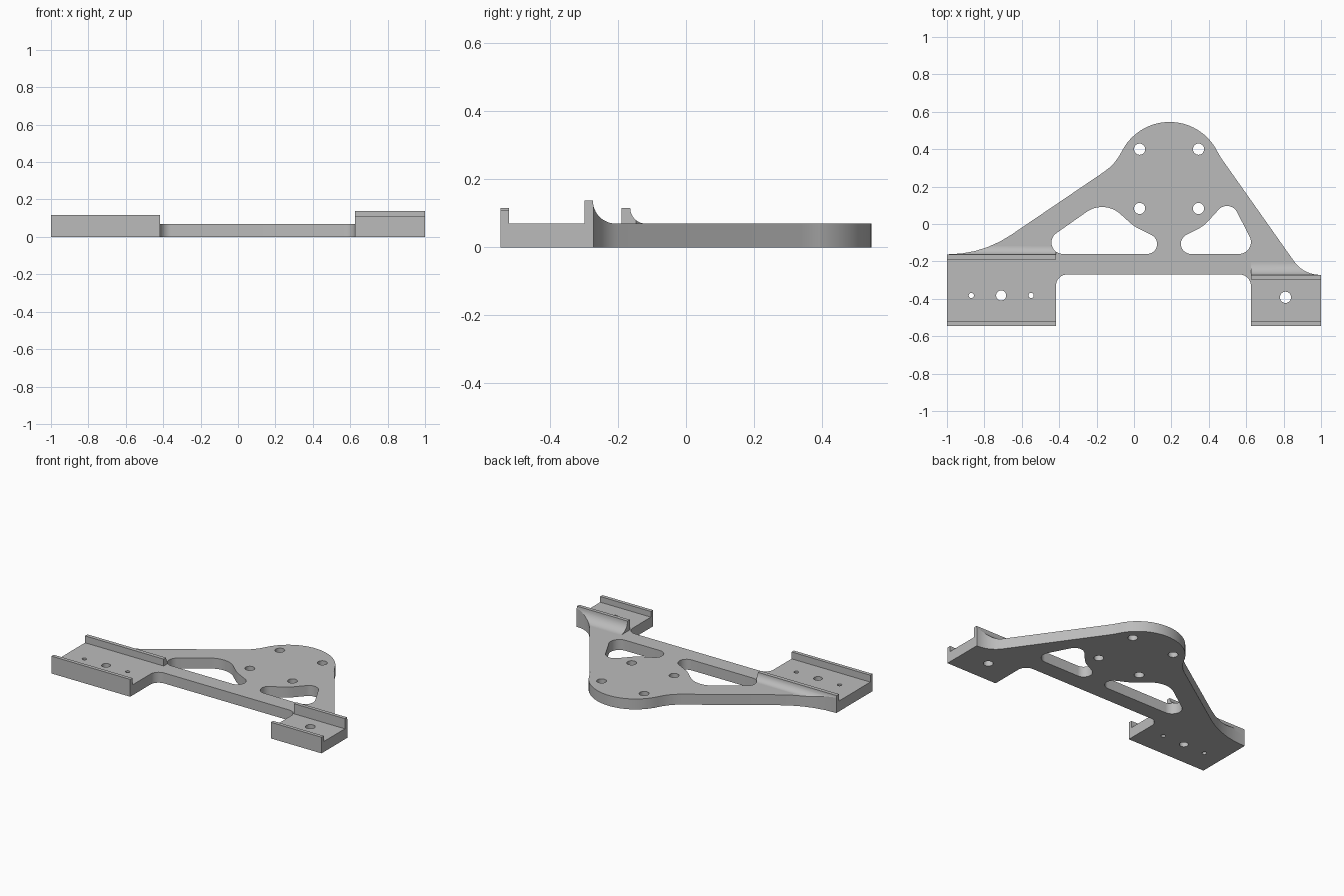
import bpy, bmesh, math
from mathutils import Vector

cube = bpy.data.objects.get("Cube")
if cube:
    bpy.data.objects.remove(cube, do_unlink=True)

THICK = 0.07
grey = bpy.data.materials.new("machined grey")
grey.use_nodes = True
grey.diffuse_color = (0.5, 0.5, 0.5, 1)
grey.node_tree.nodes["Principled BSDF"].inputs["Base Color"].default_value = (0.5, 0.5, 0.5, 1)


def rounded(corners):
    """Closed path through (x, y, radius) corners, each filleted."""
    path = []
    for i, (x, y, r) in enumerate(corners):
        p = Vector((x, y))
        if r == 0:
            path.append(p)
            continue
        a = (Vector(corners[i - 1][:2]) - p).normalized()
        b = (Vector(corners[(i + 1) % len(corners)][:2]) - p).normalized()
        half = a.angle(b) / 2
        centre = p + (a + b).normalized() * r / math.sin(half)
        start = p + a * r / math.tan(half) - centre
        end = p + b * r / math.tan(half) - centre
        sweep = math.atan2(start.x * end.y - start.y * end.x, start.dot(end))
        steps = max(4, int(abs(sweep) / math.radians(6)))
        for k in range(steps + 1):
            t = sweep * k / steps
            c, s = math.cos(t), math.sin(t)
            path.append(centre + Vector((start.x * c - start.y * s, start.x * s + start.y * c)))
    return path


def circle(x, y, r, n=32):
    return [Vector((x + r * math.cos(2 * math.pi * k / n), y + r * math.sin(2 * math.pi * k / n)))
            for k in range(n)]


def finish(name, mesh):
    ob = bpy.data.objects.new(name, mesh)
    bpy.context.collection.objects.link(ob)
    mesh.materials.clear()
    mesh.materials.append(grey)
    bpy.ops.object.select_all(action='DESELECT')
    ob.select_set(True)
    bpy.context.view_layer.objects.active = ob
    bpy.ops.object.shade_smooth_by_angle(angle=math.radians(25))
    return ob


def slab(name, loops, height):
    """Flat solid from an outer loop and hole loops, standing on the ground."""
    curve = bpy.data.curves.new(name, 'CURVE')
    curve.dimensions = '2D'
    curve.fill_mode = 'BOTH'
    curve.extrude = height / 2
    for loop in loops:
        spline = curve.splines.new('POLY')
        spline.points.add(len(loop) - 1)
        for point, co in zip(spline.points, loop):
            point.co = (co.x, co.y, 0, 1)
        spline.use_cyclic_u = True
    temp = bpy.data.objects.new(name + " curve", curve)
    bpy.context.collection.objects.link(temp)
    deps = bpy.context.evaluated_depsgraph_get()
    mesh = bpy.data.meshes.new_from_object(temp.evaluated_get(deps))
    bpy.data.objects.remove(temp, do_unlink=True)
    bm = bmesh.new()
    bm.from_mesh(mesh)
    bmesh.ops.remove_doubles(bm, verts=bm.verts, dist=0.0001)
    bmesh.ops.recalc_face_normals(bm, faces=bm.faces)
    bmesh.ops.translate(bm, verts=bm.verts, vec=(0, 0, height / 2))
    bm.to_mesh(mesh)
    bm.free()
    return finish(name, mesh)


def rail(name, x0, x1, profile):
    """Extrude a (y, z) profile along x."""
    bm = bmesh.new()
    face = bm.faces.new([bm.verts.new((x0, y, z)) for y, z in profile])
    out = bmesh.ops.extrude_face_region(bm, geom=[face])
    moved = [v for v in out["geom"] if isinstance(v, bmesh.types.BMVert)]
    bmesh.ops.translate(bm, verts=moved, vec=(x1 - x0, 0, 0))
    bmesh.ops.recalc_face_normals(bm, faces=bm.faces)
    mesh = bpy.data.meshes.new(name)
    bm.to_mesh(mesh)
    bm.free()
    return finish(name, mesh)


def lip(name, x0, x1, y0, y1, top):
    return rail(name, x0, x1, [(y0, THICK), (y1, THICK), (y1, top), (y0, top)])


def backed_lip(name, x0, x1, y0, y1, top, cutter):
    """Lip with a concave fillet behind it, trimmed to the plate outline."""
    r = top - THICK
    cove = [(y1 + r - r * math.cos(t), top - r * math.sin(t))
            for t in (math.pi / 2 * k / 12 for k in range(13))]
    ob = rail(name, x0, x1, [(y0, THICK), (y0, top)] + cove)
    mod = ob.modifiers.new("trim", 'BOOLEAN')
    mod.operation = 'INTERSECT'
    mod.solver = 'EXACT'
    mod.object = cutter
    bpy.ops.object.modifier_apply(modifier=mod.name)
    bpy.ops.object.shade_smooth_by_angle(angle=math.radians(25))


# Plate outline: two mounting pads, cross bar, slanted arms and round head
outline = rounded([
    (-1, -0.545, 0), (-0.417, -0.545, 0), (-0.417, -0.27, 0.06), (0.625, -0.27, 0.06),
    (0.625, -0.545, 0), (1, -0.545, 0), (1, -0.272, 0), (0.907, -0.272, 0.17),
    (0.457, 0.365, 0.4), (0.19, 0.914, 0.286), (-0.098, 0.321, 0.28),
    (-0.81, -0.162, 0.6), (-1, -0.162, 0)])

# Lightening pockets
left_pocket = rounded([
    (-0.573, -0.16, 0.061), (0.295, -0.16, 0.053), (0, -0.0125, 0.25), (-0.159, 0.131, 0.145)])
right_pocket = rounded([
    (0.076, -0.16, 0.054), (0.666, -0.16, 0.064), (0.511, 0.141, 0.06), (0.372, -0.012, 0.2)])

# Screw holes in the head and pads
holes = [circle(x, y, 0.03) for x in (0.03, 0.345) for y in (0.083, 0.4)]
holes += [circle(-0.71 + dx, -0.382, r) for dx, r in ((-0.16, 0.014), (0, 0.027), (0.16, 0.014))]
holes.append(circle(0.81, -0.392, 0.03))

slab("bracket_plate", [outline, left_pocket, right_pocket] + holes, THICK)
trimmer = slab("trim_helper", [outline, left_pocket, right_pocket], 0.3)

# Raised lips along the pads
lip("right_pad_front_lip", -1, -0.417, -0.545, -0.521, 0.116)
lip("left_pad_front_lip", 0.625, 1, -0.545, -0.521, 0.108)
backed_lip("right_pad_back_lip", -1.01, -0.417, -0.19, -0.164, 0.116, trimmer)
backed_lip("left_pad_back_lip", 0.625, 1.01, -0.298, -0.274, 0.138, trimmer)

bpy.data.objects.remove(trimmer, do_unlink=True)
